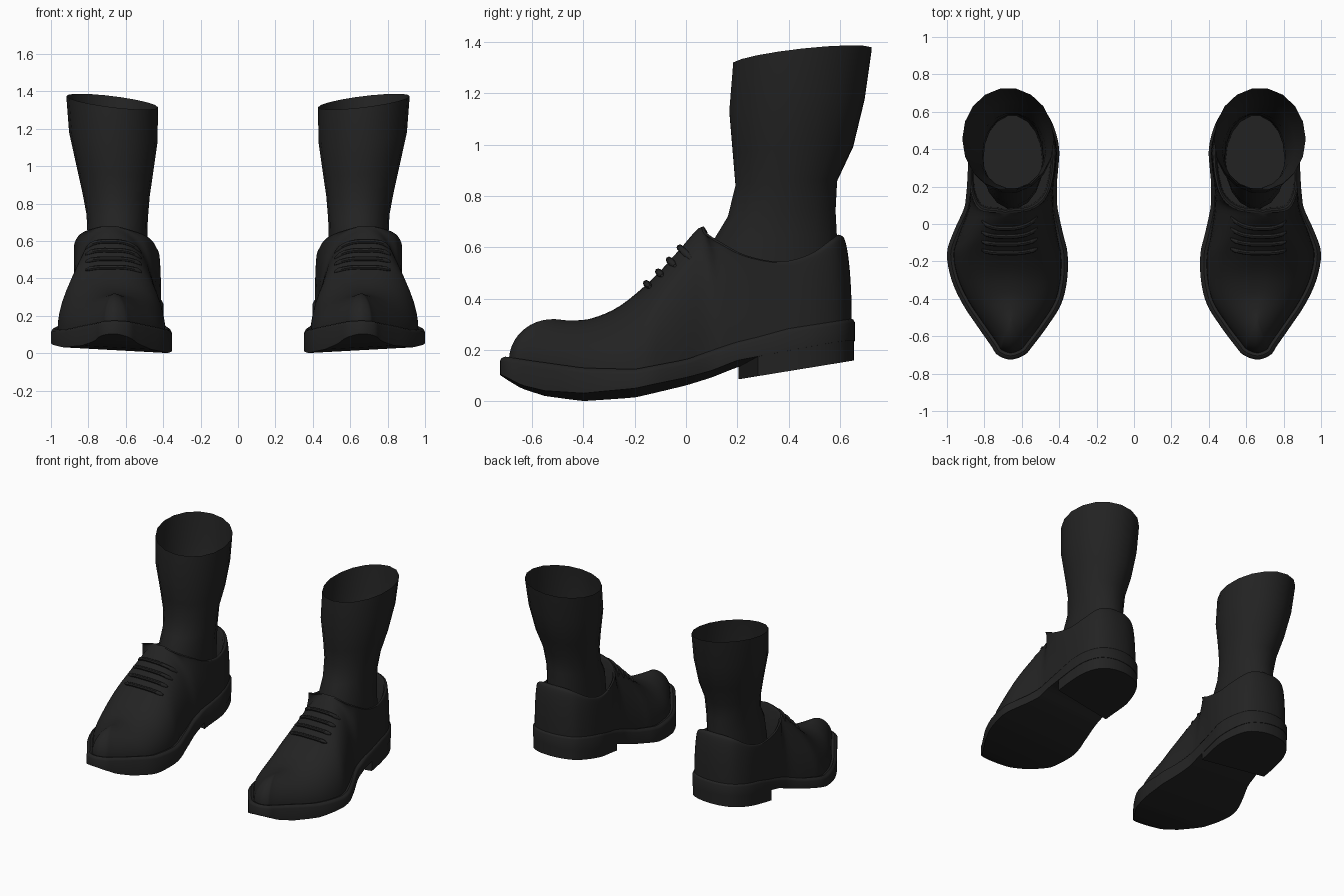
import bpy, bmesh, math
from mathutils import Vector
from mathutils.bvhtree import BVHTree

if "Cube" in bpy.data.objects:
    bpy.data.objects.remove(bpy.data.objects["Cube"])

black = bpy.data.materials.new("soft_black")
black.diffuse_color = (0.0165, 0.0165, 0.0165, 1)
black.use_nodes = True
black.node_tree.nodes["Principled BSDF"].inputs["Base Color"].default_value = black.diffuse_color
K = 4  # samples per outline segment

# One row per station, toe to heel:
# sole y, inner x, outer x | upper-edge y, inner x, outer x, z
ROWS = [
    (-.725, .66, .66, -.52, .66, .66, .320),
    (-.70, .585, .73, -.51, .66, .66, .320),
    (-.65, .54, .765, -.49, .66, .66, .318),
    (-.55, .465, .835, -.44, .665, .665, .315),
    (-.43, .39, .915, -.36, .67, .67, .325),
    (-.30, .358, .975, -.25, .675, .675, .375),
    (-.16, .355, 1.0, -.12, .68, .68, .485),
    (-.05, .38, .968, -.03, .685, .685, .585),
    (.08, .408, .91, .05, .69, .69, .675),
    (.15, .411, .898, .07, .56, .815, .652),
    (.22, .412, .892, .13, .475, .862, .615),
    (.30, .405, .888, .23, .438, .878, .565),
    (.40, .40, .883, .37, .425, .870, .540),
    (.51, .425, .865, .49, .445, .845, .570),
    (.60, .475, .815, .57, .505, .795, .622),
    (.645, .56, .74, .60, .58, .725, .643),
    (.658, .65, .65, .607, .65, .65, .645),
]
SOLE_TOP = [(-.73, .17), (-.6, .15), (-.4, .122), (-.2, .117), (0, .155), (.2, .225), (.4, .28), (.66, .32)]
SOLE_BOTTOM = [(-.73, .09), (-.64, .04), (-.55, .015), (-.4, 0), (-.2, .015), (0, .06), (.1, .09), (.2, .13), (.66, .22)]


def lerp_table(table, y):
    if y <= table[0][0]:
        return table[0][1]
    for (a, za), (b, zb) in zip(table, table[1:]):
        if y <= b:
            return za + (zb - za) * (y - a) / (b - a)
    return table[-1][1]


def smooth_loop(points):
    """Closed Catmull-Rom loop, K samples per segment."""
    out, n = [], len(points)
    for i in range(n):
        a, b, c, d = (points[(i + j) % n] for j in (-1, 0, 1, 2))
        for s in range(K):
            t = s / K
            out.append(.5 * (2 * b + (c - a) * t + (2 * a - 5 * b + 4 * c - d) * t * t
                             + (3 * b - a - 3 * c + d) * t ** 3))
    return out


def inset(loop, dist):
    """Move a counter-clockwise loop inward; dist is a function of y."""
    out = []
    for i, p in enumerate(loop):
        t = (loop[(i + 1) % len(loop)] - loop[i - 1]).normalized()
        out.append(p + Vector((-t.y, t.x, 0)) * dist(p.y))
    return out


def with_z(loop, f):
    return [Vector((p.x, p.y, f(p))) for p in loop]


def loft(bm, rings, cap_start=False, cap_end=False):
    """Join closed rings with quads; caps are strips across paired points."""
    vr = [[bm.verts.new(p) for p in r] for r in rings]
    n = len(vr[0])
    for a, b in zip(vr, vr[1:]):
        for i in range(n):
            bm.faces.new((a[i], a[(i + 1) % n], b[(i + 1) % n], b[i]))
    for on, r in ((cap_start, vr[0]), (cap_end, vr[-1])):
        if on:
            for i in range(n // 2):
                q = [r[i], r[i + 1], r[(n - i - 1) % n], r[(n - i) % n]]
                q = list(dict.fromkeys(q))
                if len(q) > 2:
                    bm.faces.new(q)


def finish(name, bm, angle=40):
    bmesh.ops.remove_doubles(bm, verts=bm.verts, dist=.0004)
    bmesh.ops.recalc_face_normals(bm, faces=bm.faces)
    me = bpy.data.meshes.new(name)
    bm.to_mesh(me)
    me.shade_smooth()
    me.set_sharp_from_angle(angle=math.radians(angle))
    me.materials.append(black)
    ob = bpy.data.objects.new(name, me)
    bpy.context.collection.objects.link(ob)
    ob.modifiers.new("other_foot", 'MIRROR')
    return ob


def both_sides(inner, outer):
    return outer + inner[-2:0:-1]


outline = smooth_loop(both_sides([Vector((r[1], r[0], 0)) for r in ROWS],
                                 [Vector((r[2], r[0], 0)) for r in ROWS]))
edge = smooth_loop(both_sides([Vector((r[4], r[3], r[6])) for r in ROWS],
                              [Vector((r[5], r[3], r[6])) for r in ROWS]))
N = len(outline)
for i in range(1, 8 * K + 1):  # close the vamp along its ridge
    edge[i] = edge[N - i] = (edge[i] + edge[N - i]) / 2

# Sole with rounded welt
top = lambda p: lerp_table(SOLE_TOP, p.y)
bottom = lambda p: lerp_table(SOLE_BOTTOM, p.y) + .035 * (p.x - .36) / .64
bm = bmesh.new()
loft(bm, [with_z(outline, bottom),
          with_z(outline, lambda p: top(p) - .012),
          with_z(inset(outline, lambda y: .006), top),
          with_z(inset(outline, lambda y: .02), lambda p: top(p) + .008),
          with_z(inset(outline, lambda y: .05), top)], True, True)
finish("sole", bm)

# Heel block with a slanted front edge
bm = bmesh.new()
back = [p for p in inset(outline, lambda y: .003) if p.y > .22 + .06 * (p.x - .4) / .48]
back[0].y, back[-1].y = .28, .205
low = [bm.verts.new((p.x, p.y, .085 + .075 * (p.y - .2) / .46)) for p in back]
high = [bm.verts.new((p.x, p.y, top(p) - .03)) for p in back]
for i in range(len(back)):
    j = (i + 1) % len(back)
    bm.faces.new((low[i], low[j], high[j], high[i]))
bm.faces.new(low)
bm.faces.new(high)
finish("heel_block", bm)

# Upper: quarter-ellipse columns from the welt to the ridge and collar
base = with_z(inset(outline, lambda y: .035 if y < -.1 else max(.012, .035 - .06 * (y + .1))),
              lambda p: top(p) - .005)
STEPS = 12
rings = []
for s in range(STEPS + 1):
    u = s / STEPS * math.pi / 2
    h, v = 1 - math.cos(u), math.sin(u)
    rings.append([Vector((b.x + (e.x - b.x) * h, b.y + (e.y - b.y) * h, b.z + (e.z - b.z) * v))
                  for b, e in zip(base, edge)])
bm = bmesh.new()
loft(bm, rings)
# Collar rim, lining and insole
collar = edge[8 * K:N - 8 * K]
mid = Vector((.655, .33, 0))


def shrink(f, z):
    return [Vector((mid.x + (p.x - mid.x) * f, mid.y + (p.y - mid.y) * f, z(p))) for p in collar]


loft(bm, [collar, shrink(.96, lambda p: p.z + .004), shrink(.92, lambda p: p.z - .012),
          shrink(.90, lambda p: .31)], False, True)
bmesh.ops.remove_doubles(bm, verts=bm.verts, dist=.0004)
tree = BVHTree.FromBMesh(bm)
finish("shoe_upper", bm, 50)

# Laces laid over the instep
bm = bmesh.new()
n = Vector((0, -.7, .7)).normalized()
for y, z in ((-.02, .595), (-.065, .55), (-.108, .505), (-.15, .455)):
    path = []
    for i in range(15):
        hit = tree.ray_cast(Vector((.515 + .30 * i / 14, y, z)) + n * .4, -n)[0]
        if hit:
            path.append(hit + n * .004)
    tubes = [[p + Vector((0, math.cos(a), math.sin(a))) * (.013 if 0 < k < len(path) - 1 else .006)
              for a in (j * math.pi / 4 for j in range(8))] for k, p in enumerate(path)]
    if len(tubes) > 1:
        loft(bm, tubes, True, True)
finish("laces", bm)

# Sock: z, front y, back y, inner x, outer x, tilt
SOCK = [(1.345, .18, .728, .428, .918, .03), (1.155, .165, .70, .43, .903, .025),
        (.975, .18, .655, .455, .862, .02), (.85, .19, .592, .472, .832, .01),
        (.73, .16, .586, .482, .81, .012), (.63, .10, .592, .485, .805, .01),
        (.48, .08, .59, .485, .815, 0), (.33, .10, .58, .49, .81, 0)]
bm = bmesh.new()
rings = []
for z, yf, yb, xi, xo, tilt in SOCK:
    ring = []
    for i in range(18):
        c, s = math.cos(i * math.pi / 9), math.sin(i * math.pi / 9)
        ring.append(Vector(((xi + xo) / 2 + (xo - xi) / 2 * c, (yf + yb) / 2 + (yb - yf) / 2 * s,
                            z + tilt * (s + c))))
    rings.append(ring)
loft(bm, rings, False, True)
finish("sock", bm)
